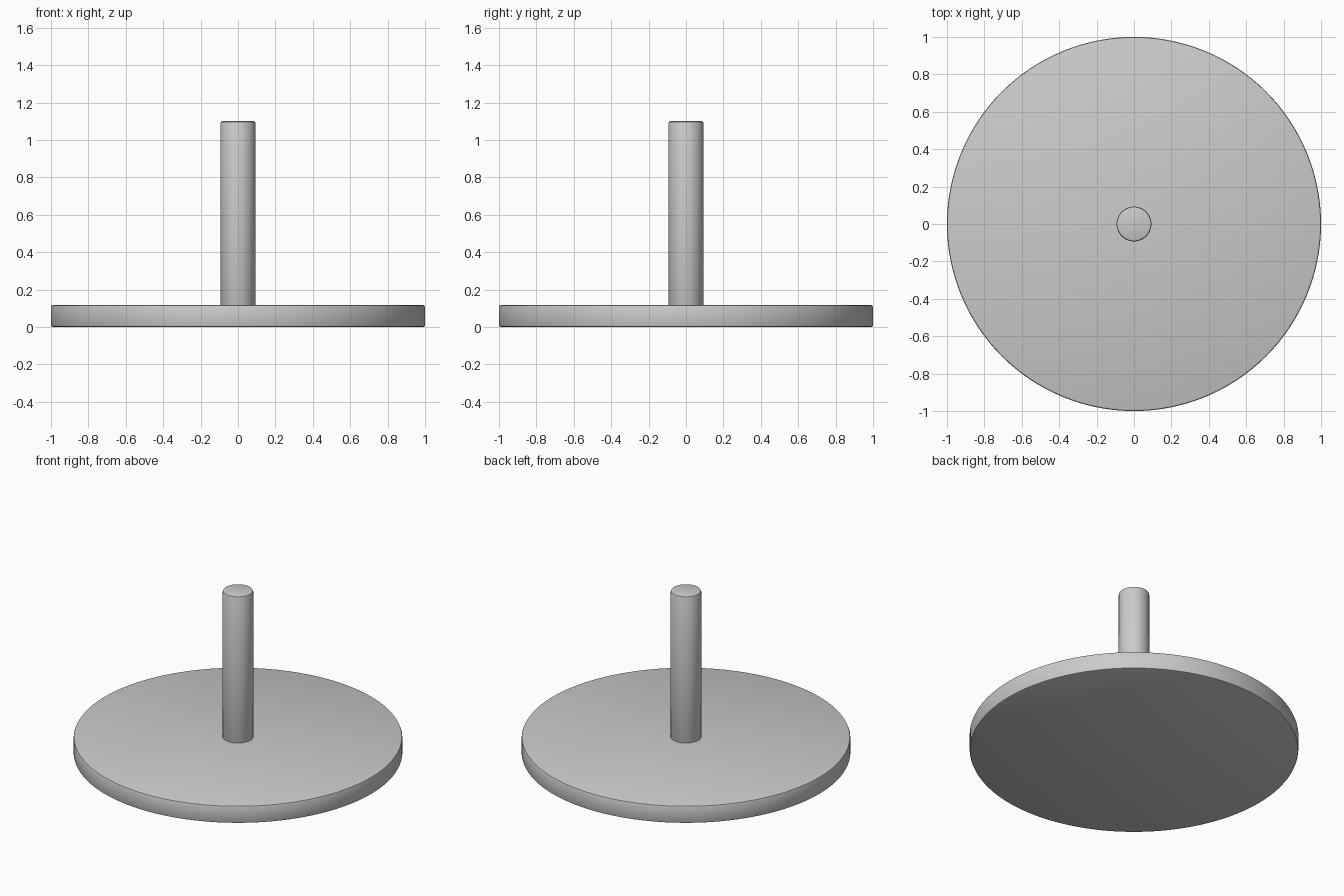
import bpy
import math

if "Cube" in bpy.data.objects:
    bpy.data.objects.remove(bpy.data.objects["Cube"])


def bevelled_cylinder(name, radius, z0, z1, bevel, sides):
    bpy.ops.mesh.primitive_cylinder_add(
        vertices=sides, radius=radius, depth=z1 - z0, location=(0, 0, (z0 + z1) / 2))
    obj = bpy.context.object
    obj.name = name
    # small rounded rim on both cap edges
    mod = obj.modifiers.new("rim_bevel", 'BEVEL')
    mod.width = bevel
    mod.segments = 2
    mod.limit_method = 'ANGLE'
    mod.angle_limit = math.radians(40)
    bpy.ops.object.modifier_apply(modifier=mod.name)
    bpy.ops.object.shade_smooth_by_angle(angle=math.radians(30))
    return obj


# Round base plate
bevelled_cylinder("base_disc", 1.0, 0.0, 0.117, 0.01, 128)

# Upright central rod, seated slightly into the base
bevelled_cylinder("center_rod", 0.093, 0.1, 1.1, 0.01, 64)
